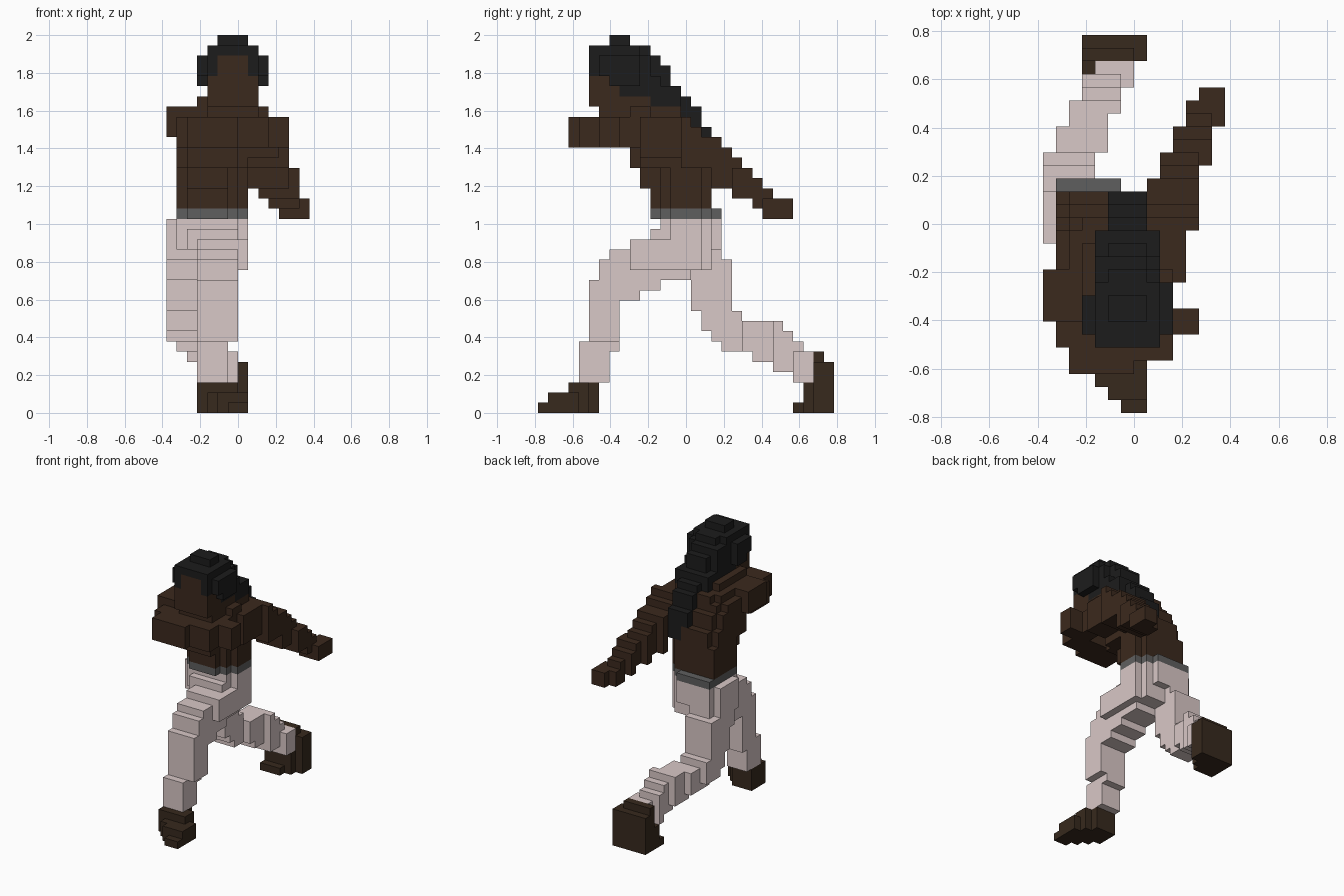
import bpy
import bmesh
from mathutils import Vector

cube = bpy.data.objects.get("Cube")
if cube:
    bpy.data.objects.remove(cube, do_unlink=True)

UNIT = 2 / 37                      # edge of one block
ORIGIN = Vector((7, 14.5, 0))      # block coordinate of the model's centre
cells = {}                         # block position -> part name


def linear(channel):
    c = channel / 255
    return c / 12.92 if c <= 0.04045 else ((c + 0.055) / 1.055) ** 2.4


def material(name, *rgb):
    mat = bpy.data.materials.new(name)
    mat.use_nodes = True
    color = (*[linear(c) for c in rgb], 1)
    mat.diffuse_color = color
    shader = mat.node_tree.nodes["Principled BSDF"]
    shader.inputs["Base Color"].default_value = color
    shader.inputs["Roughness"].default_value = 0.9
    return mat


def fill(part, x, y, z):
    """Fill a block range with a part; later parts replace earlier ones."""
    for i in range(*x):
        for j in range(*y):
            for k in range(*z):
                cells[i, j, k] = part


def fill_all(part, *boxes):
    for box in boxes:
        fill(part, *box)


def fill_round(part, *boxes):
    """Fill ranges with the upright corners cut away."""
    for x, y, z in boxes:
        fill(part, (x[0] + 1, x[1] - 1), y, z)
        fill(part, x, (y[0] + 1, y[1] - 1), z)


def fill_waist(part, z, front, back):
    """Fill the turned waist outline between a front and a back row."""
    for x, y in (((2, 6), (11, 12)), ((1, 7), (12, 13)), ((1, 8), (13, 16)),
                 ((1, 7), (16, 17)), ((1, 6), (17, 18))):
        fill(part, x, (max(y[0], front), min(y[1], back)), z)


skin = material("dark skin", 59, 41, 29)
boots = material("dark brown boots", 55, 41, 29)
hair = material("black hair", 28, 28, 28)
cloth = material("pale trousers", 217, 200, 199)
leather = material("grey belt", 95, 95, 95)

# Torso, leaning forward and widening to the shoulders
fill_waist("torso", (20, 24), 11, 17)
fill_all("torso", ((2, 6), (10, 12), (22, 24)))
fill_round("torso",
           ((1, 8), (9, 17), (24, 26)),
           ((1, 9), (9, 16), (26, 28)),
           ((1, 10), (8, 15), (28, 29)),
           ((2, 9), (8, 15), (29, 30)))

# Arm folded across the chest: shoulder, elbow, forearm, hand
fill_all("right_arm",
         ((0, 4), (7, 11), (27, 30)),
         ((1, 4), (5, 9), (26, 29)),
         ((2, 7), (3, 4), (26, 29)),
         ((2, 10), (4, 5), (26, 29)),
         ((3, 10), (5, 7), (26, 29)),
         ((8, 12), (6, 8), (26, 29)),
         ((8, 10), (8, 9), (26, 29)))

# Arm swept back: stepped slices from the shoulder to the hand
fill_all("left_arm",
         ((7, 10), (9, 11), (26, 30)),
         ((7, 11), (10, 14), (25, 29)),
         ((8, 12), (14, 15), (24, 29)),
         ((8, 12), (15, 16), (24, 28)),
         ((8, 12), (16, 17), (24, 27)),
         ((8, 12), (17, 18), (22, 27)),
         ((9, 12), (18, 19), (22, 26)),
         ((9, 12), (19, 20), (21, 25)),
         ((12, 13), (19, 20), (21, 24)),
         ((10, 13), (20, 21), (21, 24)),
         ((10, 13), (21, 22), (20, 23)),
         ((11, 13), (22, 23), (19, 22)),
         ((11, 14), (22, 24), (19, 21)),
         ((12, 14), (24, 25), (19, 21)))

# Head and neck
fill_all("head",
         ((4, 9), (6, 13), (29, 30)),
         ((3, 9), (7, 13), (30, 31)),
         ((4, 9), (5, 12), (30, 33)),
         ((5, 8), (5, 10), (33, 35)))

# Hair: sides of the head, crown, then a tail down the back
for side, back in (((3, 5), 9), ((8, 10), 10)):
    fill_all("hair", (side, (6, 7), (33, 35)), (side, (7, back), (32, 35)))
for front in ((4, 5), (8, 9)):
    fill("hair", front, (5, 6), (33, 35))
fill_round("hair", ((4, 9), (6, 11), (35, 36)))
fill_all("hair",
         ((4, 9), (5, 7), (35, 36)),
         ((5, 8), (7, 9), (36, 37)),
         ((4, 9), (8, 11), (31, 35)),
         ((4, 8), (11, 12), (30, 35)),
         ((5, 8), (12, 13), (30, 34)),
         ((4, 9), (11, 12), (30, 33)),
         ((4, 9), (12, 14), (30, 32)),
         ((5, 8), (14, 15), (28, 31)),
         ((5, 8), (15, 16), (26, 30)),
         ((5, 8), (16, 17), (26, 28)),
         ((6, 8), (16, 17), (24, 26)))

# Belt and hips
fill_waist("belt", (19, 20), 11, 18)
fill_waist("hips", (18, 19), 12, 18)
fill_waist("hips", (16, 18), 11, 18)

# Front leg: thigh, knee, shin
fill_all("front_leg",
         ((3, 7), (11, 16), (17, 18)),
         ((3, 8), (9, 16), (14, 17)),
         ((3, 7), (16, 17), (14, 17)),
         ((3, 7), (7, 10), (15, 16)),
         ((3, 7), (6, 15), (13, 15)),
         ((3, 7), (6, 12), (12, 13)),
         ((3, 7), (6, 10), (11, 12)),
         ((3, 7), (5, 8), (7, 13)),
         ((3, 6), (4, 8), (6, 7)),
         ((3, 6), (4, 7), (3, 6)))

# Rear leg: thigh dropping to the knee, then the shin stretched back
fill_all("rear_leg",
         ((0, 4), (13, 17), (15, 19)),
         ((1, 4), (17, 18), (15, 19)),
         ((0, 4), (14, 19), (13, 15)),
         ((0, 4), (15, 19), (10, 13)),
         ((0, 4), (16, 20), (8, 10)),
         ((0, 4), (17, 20), (7, 9)),
         ((1, 4), (18, 20), (6, 7)),
         ((1, 5), (20, 22), (6, 9)),
         ((2, 5), (21, 23), (5, 9)),
         ((2, 6), (23, 24), (5, 9)),
         ((3, 6), (23, 25), (4, 8)),
         ((3, 6), (25, 26), (3, 7)),
         ((4, 7), (25, 27), (3, 6)))

# Feet: front one flat and turned in, rear one up on its toes
fill_all("front_foot",
         ((6, 8), (0, 1), (0, 1)),
         ((5, 8), (1, 2), (0, 2)),
         ((4, 8), (2, 4), (0, 2)),
         ((3, 7), (3, 5), (0, 3)),
         ((3, 6), (5, 6), (0, 3)))
fill_all("rear_foot",
         ((3, 6), (25, 26), (0, 1)),
         ((3, 7), (26, 27), (0, 3)),
         ((3, 8), (27, 29), (0, 5)),
         ((3, 7), (27, 28), (5, 6)))


def build(name, mat):
    """Mesh the exposed block faces of one part."""
    bm = bmesh.new()
    for cell in [c for c, part in cells.items() if part == name]:
        centre = Vector(cell) + Vector((0.5, 0.5, 0.5))
        for axis in range(3):
            for sign in (-1, 1):
                n = Vector((0, 0, 0))
                n[axis] = sign
                if tuple(int(a + b) for a, b in zip(cell, n)) in cells:
                    continue
                u = Vector((0, 0, 0))
                u[(axis + 1) % 3] = 0.5
                v = n.cross(u)
                mid = centre + n / 2 - ORIGIN
                corners = (mid - u - v, mid + u - v, mid + u + v, mid - u + v)
                bm.faces.new([bm.verts.new(c * UNIT) for c in corners])
    bmesh.ops.remove_doubles(bm, verts=bm.verts, dist=UNIT / 100)
    mesh = bpy.data.meshes.new(name)
    bm.to_mesh(mesh)
    bm.free()
    mesh.materials.append(mat)
    bpy.context.collection.objects.link(bpy.data.objects.new(name, mesh))


for mat, names in ((skin, ("torso", "right_arm", "left_arm", "head")),
                   (hair, ("hair",)), (leather, ("belt",)),
                   (cloth, ("hips", "front_leg", "rear_leg")),
                   (boots, ("front_foot", "rear_foot"))):
    for part_name in names:
        build(part_name, mat)
